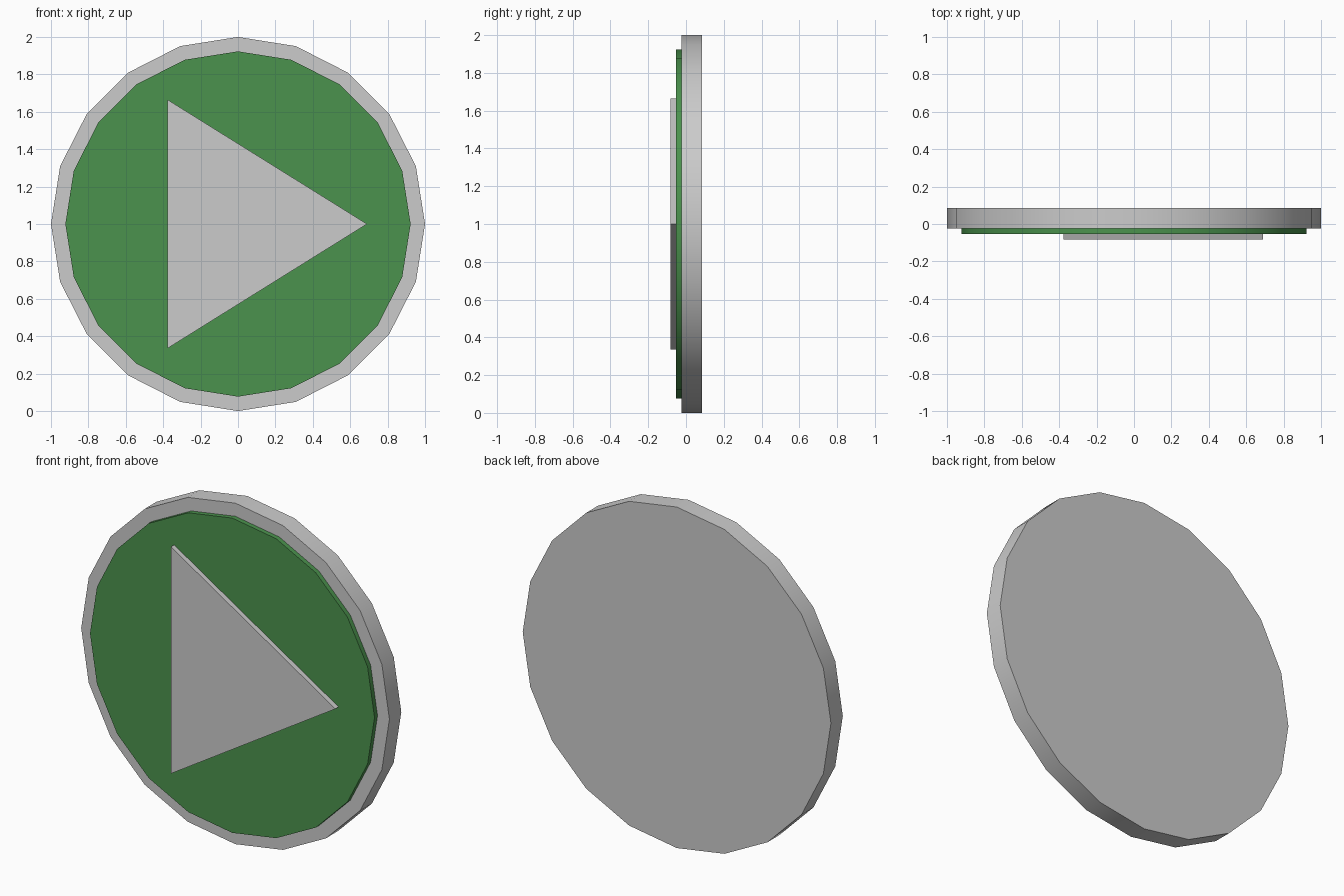
import bpy, bmesh
from math import sin, cos, pi

if "Cube" in bpy.data.objects:
    bpy.data.objects.remove(bpy.data.objects["Cube"])


def slab(name, profile, y_front, y_back, smooth=False):
    """Extrude a closed (x, z) profile from y_front to y_back."""
    bm = bmesh.new()
    face = bm.faces.new([bm.verts.new((x, y_front, z)) for x, z in profile])
    ext = bmesh.ops.extrude_face_region(bm, geom=[face], use_keep_orig=True)
    verts = [v for v in ext["geom"] if isinstance(v, bmesh.types.BMVert)]
    bmesh.ops.translate(bm, verts=verts, vec=(0, y_back - y_front, 0))
    bmesh.ops.recalc_face_normals(bm, faces=bm.faces)
    mesh = bpy.data.meshes.new(name)
    bm.to_mesh(mesh)
    bm.free()
    obj = bpy.data.objects.new(name, mesh)
    bpy.context.collection.objects.link(obj)
    if smooth:
        bpy.ops.object.select_all(action="DESELECT")
        obj.select_set(True)
        bpy.context.view_layer.objects.active = obj
        bpy.ops.object.shade_smooth_by_angle(angle=pi / 6)
    return obj


def ring(radius, sides=20, centre_z=1.0):
    return [(radius * cos(2 * pi * i / sides), centre_z + radius * sin(2 * pi * i / sides))
            for i in range(sides)]


# Grey backing disc
slab("base_disc", ring(1.0), -0.025, 0.085, smooth=True)

# Green front panel
panel = slab("green_panel", ring(0.923), -0.053, -0.025, smooth=True)
green = bpy.data.materials.new("green")
green.diffuse_color = (0.07, 0.29, 0.075, 1)
green.use_nodes = True
green.node_tree.nodes["Principled BSDF"].inputs["Base Color"].default_value = green.diffuse_color
panel.data.materials.append(green)

# Raised triangle pointing right
slab("arrow_triangle", [(-0.377, 0.335), (0.69, 1.0), (-0.377, 1.665)], -0.083, -0.053)
